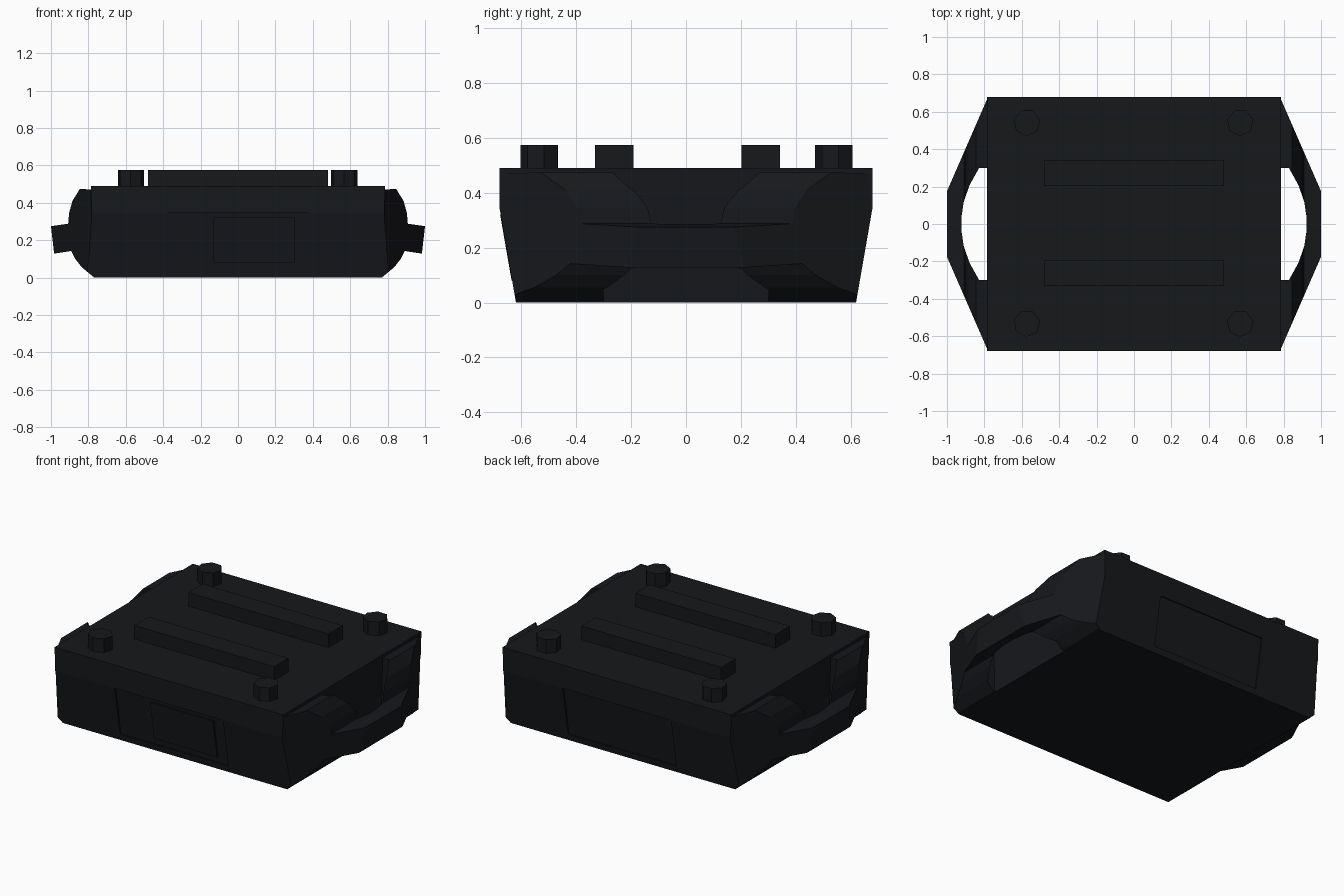
import bpy, bmesh, math
from mathutils import Matrix

if "Cube" in bpy.data.objects:
    bpy.data.objects.remove(bpy.data.objects["Cube"])

mat = bpy.data.materials.new("black")
mat.diffuse_color = (0.008, 0.009, 0.011, 1)
mat.use_nodes = True
mat.node_tree.nodes["Principled BSDF"].inputs["Base Color"].default_value = mat.diffuse_color

AXES = {  # maps (u, v, depth) to x, y, z
    "x": lambda u, v, d: (d, u, v),
    "y": lambda u, v, d: (u, d, v),
    "z": lambda u, v, d: (u, v, d),
}


def prism(name, pts, axis, lo, hi):
    """Extrude a 2D outline along one axis."""
    bm = bmesh.new()
    to3 = AXES[axis]
    a = [bm.verts.new(to3(u, v, lo)) for u, v in pts]
    b = [bm.verts.new(to3(u, v, hi)) for u, v in pts]
    n = len(pts)
    bm.faces.new(a)
    bm.faces.new(b)
    for i in range(n):
        j = (i + 1) % n
        bm.faces.new((a[i], a[j], b[j], b[i]))
    bmesh.ops.recalc_face_normals(bm, faces=bm.faces)
    me = bpy.data.meshes.new(name)
    bm.to_mesh(me)
    bm.free()
    me.materials.append(mat)
    ob = bpy.data.objects.new(name, me)
    bpy.context.collection.objects.link(ob)
    return ob


def box(name, x0, x1, y0, y1, z0, z1):
    return prism(name, [(x0, y0), (x1, y0), (x1, y1), (x0, y1)], "z", z0, z1)


def boolean(ob, cutter, op):
    """Apply a boolean and delete the cutter."""
    mod = ob.modifiers.new("cut", "BOOLEAN")
    mod.object, mod.operation, mod.solver = cutter, op, "EXACT"
    bpy.context.view_layer.objects.active = ob
    bpy.ops.object.modifier_apply(modifier=mod.name)
    bpy.data.objects.remove(cutter)


# Side outline of the case (y, z): lower walls lean inwards
SIDE = [(-0.62, 0), (0.62, 0), (0.68, 0.345), (0.68, 0.49), (-0.68, 0.49), (-0.68, 0.345)]
LEAN = 0.06 / 0.345


def wall_y(z, out):
    """Front wall y at height z, pushed outwards by out."""
    return -(0.62 + LEAN * z + out)


def wall_strip(name, x0, x1, z0, z1, deep, out):
    """Slab lying parallel to the leaning front wall."""
    pts = [(wall_y(z0, out), z0), (wall_y(z0, -deep), z0),
           (wall_y(z1, -deep), z1), (wall_y(z1, out), z1)]
    return prism(name, pts, "x", x0, x1)


# Case
case = prism("case", SIDE, "x", -0.9, 0.9)
boolean(case, prism("ends", [(-0.77, -0.1), (0.77, -0.1), (0.79, 0.6), (-0.79, 0.6)], "y", -1, 1), "INTERSECT")

# Shallow panel recesses, front and back
for turn in (0, math.pi):
    cutter = wall_strip("recess", -0.373, 0.373, 0.04, 0.345, 0.008, 0.1)
    cutter.data.transform(Matrix.Rotation(turn, 4, "Z"))
    boolean(case, cutter, "DIFFERENCE")

# Front plate
wall_strip("front_plate", -0.132, 0.302, 0.08, 0.32, 0.02, 0.002)

# Side grips: rounded section with a carrying bar, tapered in plan and hollowed
GRIP = [(0.76, 0.005), (0.775, 0.005), (0.835, 0.055), (0.87, 0.1), (0.892, 0.142),
        (0.983, 0.128), (1.0, 0.275), (0.908, 0.288), (0.903, 0.345), (0.885, 0.41),
        (0.845, 0.475), (0.76, 0.468)]
grip = prism("side_grips", GRIP, "y", -0.7, 0.7)
boolean(grip, prism("plan", [(0.5, -0.68), (0.78, -0.68), (1.0, -0.175), (1.0, 0.175),
                             (0.78, 0.68), (0.5, 0.68)], "z", -0.1, 0.6), "INTERSECT")
boolean(grip, prism("lean", SIDE, "x", 0.5, 1.1), "INTERSECT")
half = [(0.922, 0.04), (0.91, 0.12), (0.878, 0.21), (0.828, 0.3), (0.6, 0.3)]
hollow = half + [(x, -y) for x, y in reversed(half)]
boolean(grip, prism("hollow", hollow, "z", -0.1, 0.6), "DIFFERENCE")
mirror = grip.modifiers.new("mirror", "MIRROR")
mirror.use_clip = False

# Two ribs on the lid
for side, y in (("front", -0.262), ("back", 0.272)):
    box(side + "_rib", -0.482, 0.482, y - 0.07, y + 0.07, 0.48, 0.575)

# Four corner studs
for x in (-0.573, 0.568):
    for y in (-0.532, 0.542):
        ring = [(x + 0.072 * math.cos(math.tau * i / 7 + 0.2),
                 y + 0.072 * math.sin(math.tau * i / 7 + 0.2)) for i in range(7)]
        prism("stud", ring, "z", 0.48, 0.575)
